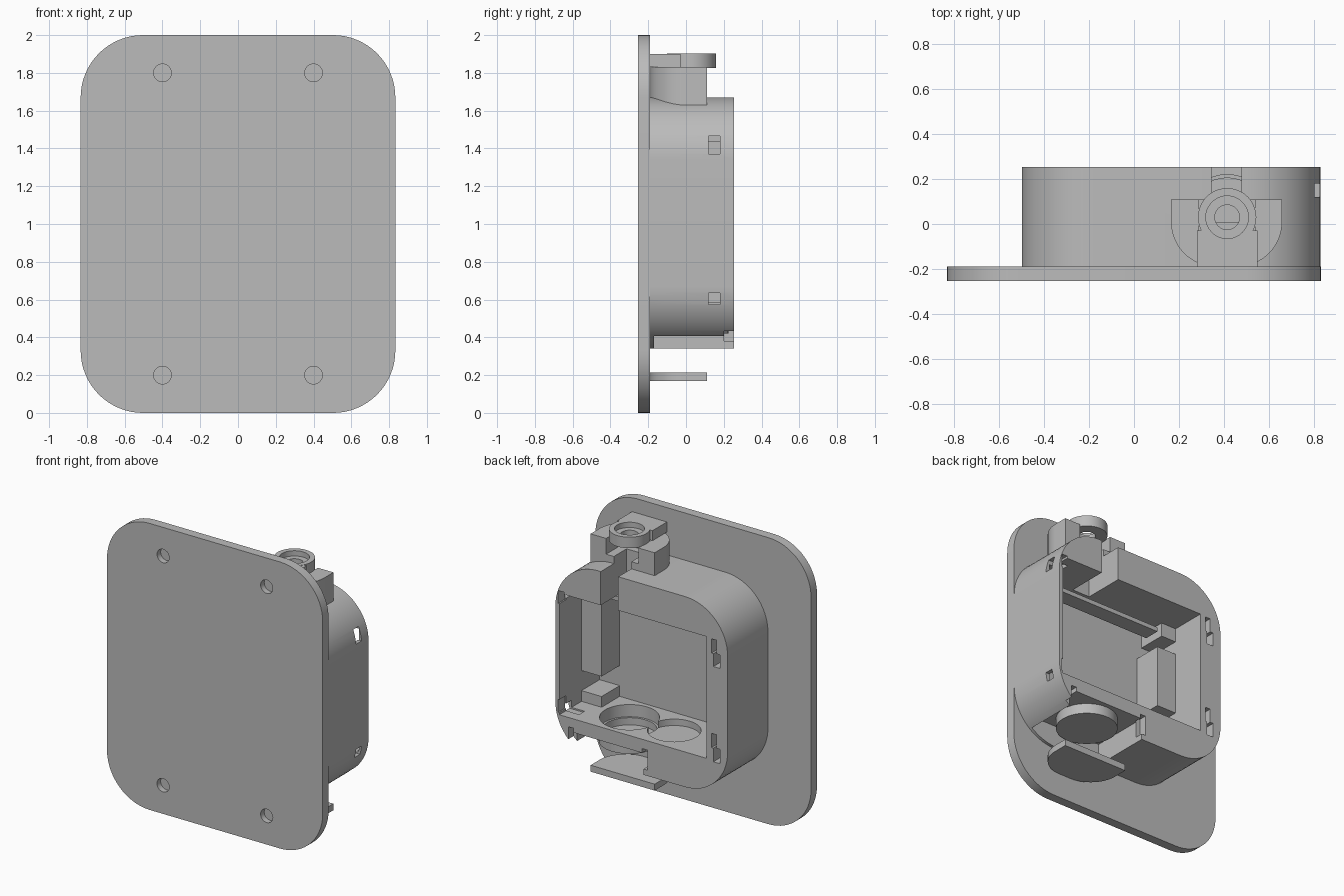
import bpy, bmesh, math
from mathutils import Vector

if "Cube" in bpy.data.objects:
    bpy.data.objects.remove(bpy.data.objects["Cube"])

grey = bpy.data.materials.new("light_grey")
grey.diffuse_color = (0.5, 0.5, 0.5, 1)
grey.use_nodes = True
grey.node_tree.nodes["Principled BSDF"].inputs["Base Color"].default_value = grey.diffuse_color


def prism(name, pts, lo, hi, axis):
    """Extrude a 2D outline along y (points are x, z) or z (points are x, y)."""
    place = (lambda a, b, t: (a, t, b)) if axis == 'Y' else (lambda a, b, t: (a, b, t))
    bm = bmesh.new()
    face = bm.faces.new([bm.verts.new(place(a, b, lo)) for a, b in pts])
    ext = bmesh.ops.extrude_face_region(bm, geom=[face])
    move = Vector(place(0, 0, hi - lo))
    for v in ext['geom']:
        if isinstance(v, bmesh.types.BMVert):
            v.co += move
    bmesh.ops.recalc_face_normals(bm, faces=bm.faces[:])
    me = bpy.data.meshes.new(name)
    bm.to_mesh(me)
    bm.free()
    me.materials.append(grey)
    ob = bpy.data.objects.new(name, me)
    bpy.context.collection.objects.link(ob)
    return ob


def rounded(x0, x1, z0, z1, radii, n=16):
    """Rectangle with a radius per corner: (x0,z0), (x1,z0), (x1,z1), (x0,z1)."""
    pts = []
    for i, (x, z, sx, sz) in enumerate(((x0, z0, 1, 1), (x1, z0, -1, 1),
                                        (x1, z1, -1, -1), (x0, z1, 1, -1))):
        r = radii[i]
        if not r:
            pts.append((x, z))
            continue
        for k in range(n + 1):
            a = math.pi * (1 + i / 2) + k / n * math.pi / 2
            pts.append((x + sx * r + r * math.cos(a), z + sz * r + r * math.sin(a)))
    return pts


def circle(x, y, r, n=40):
    return [(x + r * math.cos(2 * math.pi * k / n), y + r * math.sin(2 * math.pi * k / n))
            for k in range(n)]


def box(name, x0, x1, y0, y1, z0, z1):
    return prism(name, [(x0, y0), (x1, y0), (x1, y1), (x0, y1)], z0, z1, 'Z')


def cut(ob, cutter):
    """Subtract the cutter and remove it."""
    mod = ob.modifiers.new("cut", 'BOOLEAN')
    mod.operation = 'DIFFERENCE'
    mod.solver = 'EXACT'
    mod.object = cutter
    bpy.context.view_layer.objects.active = ob
    bpy.ops.object.modifier_apply(modifier=mod.name)
    bpy.data.objects.remove(cutter)


CX, CY = 0.415, 0.03          # common axis of screw boss and round pocket
FRONT, BACK = -0.19, 0.255    # depth range of the housing

# Front plate with four shallow screw holes
plate = prism("front_plate", rounded(-0.833, 0.833, 0, 2, [0.33] * 4), -0.255, FRONT, 'Y')
for x in (-0.4, 0.4):
    for z in (0.2, 1.8):
        cut(plate, prism("hole", circle(x, z, 0.047, 28), -0.3, -0.215, 'Y'))

# Housing with a large opening at the back
housing = prism("housing", rounded(-0.5, 0.83, 0.34, 1.67, [0.33] * 4), FRONT, BACK, 'Y')
cut(housing, box("opening", -0.335, 0.8, FRONT - 0.01, 0.3, 0.585, 1.435))
# Cable channel through the top wall
cut(housing, box("channel", 0.345, 0.48, -0.03, 0.3, 1.40, 1.7))
# Lower bay, open below and behind
cut(housing, box("bay", 0.15, 0.70, -0.17, 0.3, 0.3, 0.49))
# Round pockets in the floor
cut(housing, prism("pocket", circle(CX, CY, 0.19), 0.45, 0.7, 'Z'))
cut(housing, prism("recess", circle(0.07, CY, 0.17), 0.54, 0.7, 'Z'))
# Snap slots in the thin side wall
for z0, z1 in ((1.37, 1.465), (0.575, 0.635)):
    cut(housing, box("snap", 0.70, 0.9, 0.12, 0.18, z0, z1))
# Staggered clip slots in the thick side wall, and small ones opposite
for z0, z1, zb0, zb1 in ((1.33, 1.43, 1.24, 1.335), (0.67, 0.77, 0.575, 0.675)):
    cut(housing, box("clip", -0.415, -0.375, 0.13, 0.3, z0, z1))
    cut(housing, box("clip", -0.44, -0.39, 0.13, 0.3, zb0, zb1))
for z0 in (1.36, 0.60):
    cut(housing, box("clip", 0.765, 0.81, 0.18, 0.3, z0, z0 + 0.09))
for x in (0.12, 0.69):
    cut(housing, box("clip", x, x + 0.04, 0.2, 0.3, 0.38, 0.52))

# Inner columns, floor block and upper rail
box("column_a", 0.645, 0.81, FRONT, 0.01, 0.80, 1.44)
box("column_b", -0.34, -0.185, FRONT, 0.01, 0.82, 1.25)
box("floor_block", 0.645, 0.81, FRONT, 0.01, 0.58, 0.66)
box("upper_block", -0.34, -0.22, FRONT, 0.01, 1.34, 1.44)
box("upper_rail", -0.185, 0.65, -0.10, 0.01, 1.36, 1.39)

# Round cup hanging below the floor
cup = prism("cup", circle(CX, CY, 0.195), 0.42, 0.50, 'Z')
cut(cup, prism("cup_inside", circle(CX, CY, 0.175), 0.45, 0.6, 'Z'))

# Top bracket, hollow under the boss
outline = rounded(0.165, 0.66, FRONT, 0.11, [0.2, 0.2, 0, 0])
bracket = prism("top_bracket", outline, 1.63, 1.83, 'Z')
cut(bracket, box("slot", 0.345, 0.48, -0.03, 0.2, 1.5, 1.78))
cut(bracket, box("hollow", 0.29, 0.54, -0.08, 0.2, 1.72, 1.85))

# Bridge and screw boss
bridge = box("boss_bridge", 0.28, 0.55, FRONT, -0.03, 1.83, 1.9)
cut(bridge, prism("clear", circle(CX, CY, 0.1), 1.7, 2, 'Z'))
boss = prism("screw_boss", circle(CX, CY, 0.13), 1.825, 1.902, 'Z')
cut(boss, prism("counterbore", circle(CX, CY, 0.095), 1.865, 2, 'Z'))
cut(boss, prism("bore", circle(CX, CY, 0.055), 1.7, 2, 'Z'))

# Lower shelf
prism("lower_shelf", outline, 0.17, 0.215, 'Z')

# Smooth the rounded sides, keep edges sharp
bpy.ops.object.select_all(action='SELECT')
bpy.context.view_layer.objects.active = plate
bpy.ops.object.shade_smooth_by_angle(angle=math.radians(30))
